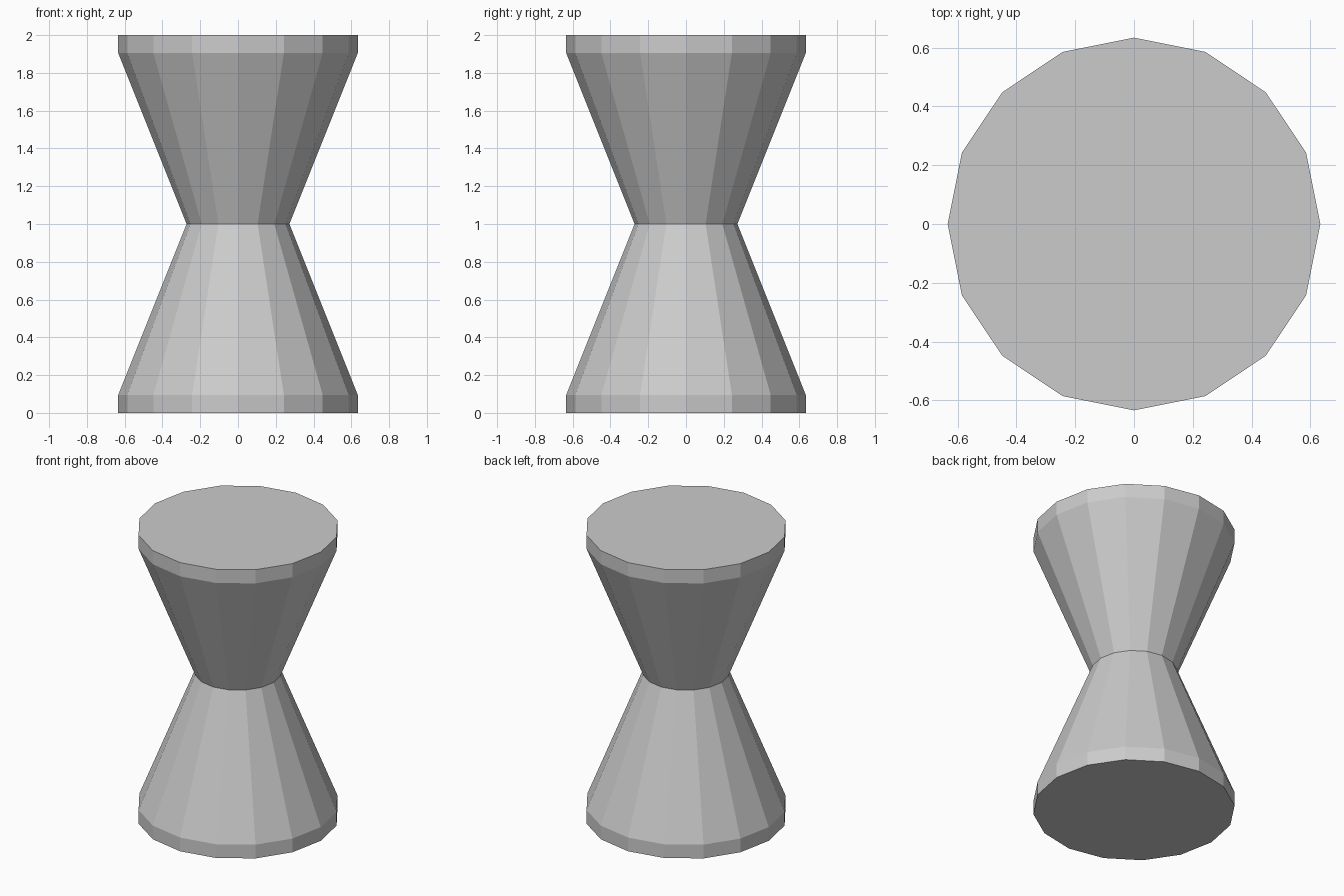
import bpy
import bmesh
from math import cos, sin, tau

if "Cube" in bpy.data.objects:
    bpy.data.objects.remove(bpy.data.objects["Cube"])

SIDES = 16
# radius, height from the floor up
PROFILE = [(0.634, 0.0), (0.634, 0.095), (0.272, 1.0), (0.634, 1.905), (0.634, 2.0)]

# Hourglass body: stacked rings joined by flat quads
bm = bmesh.new()
rings = [[bm.verts.new((r * cos(tau * i / SIDES), r * sin(tau * i / SIDES), z))
          for i in range(SIDES)] for r, z in PROFILE]
for low, high in zip(rings, rings[1:]):
    for i in range(SIDES):
        j = (i + 1) % SIDES
        bm.faces.new((low[i], low[j], high[j], high[i]))

# Flat base and top
bm.faces.new(rings[0][::-1])
bm.faces.new(rings[-1])

mesh = bpy.data.meshes.new("hourglass_stool")
bm.to_mesh(mesh)
bm.free()
bpy.context.collection.objects.link(bpy.data.objects.new("hourglass_stool", mesh))
